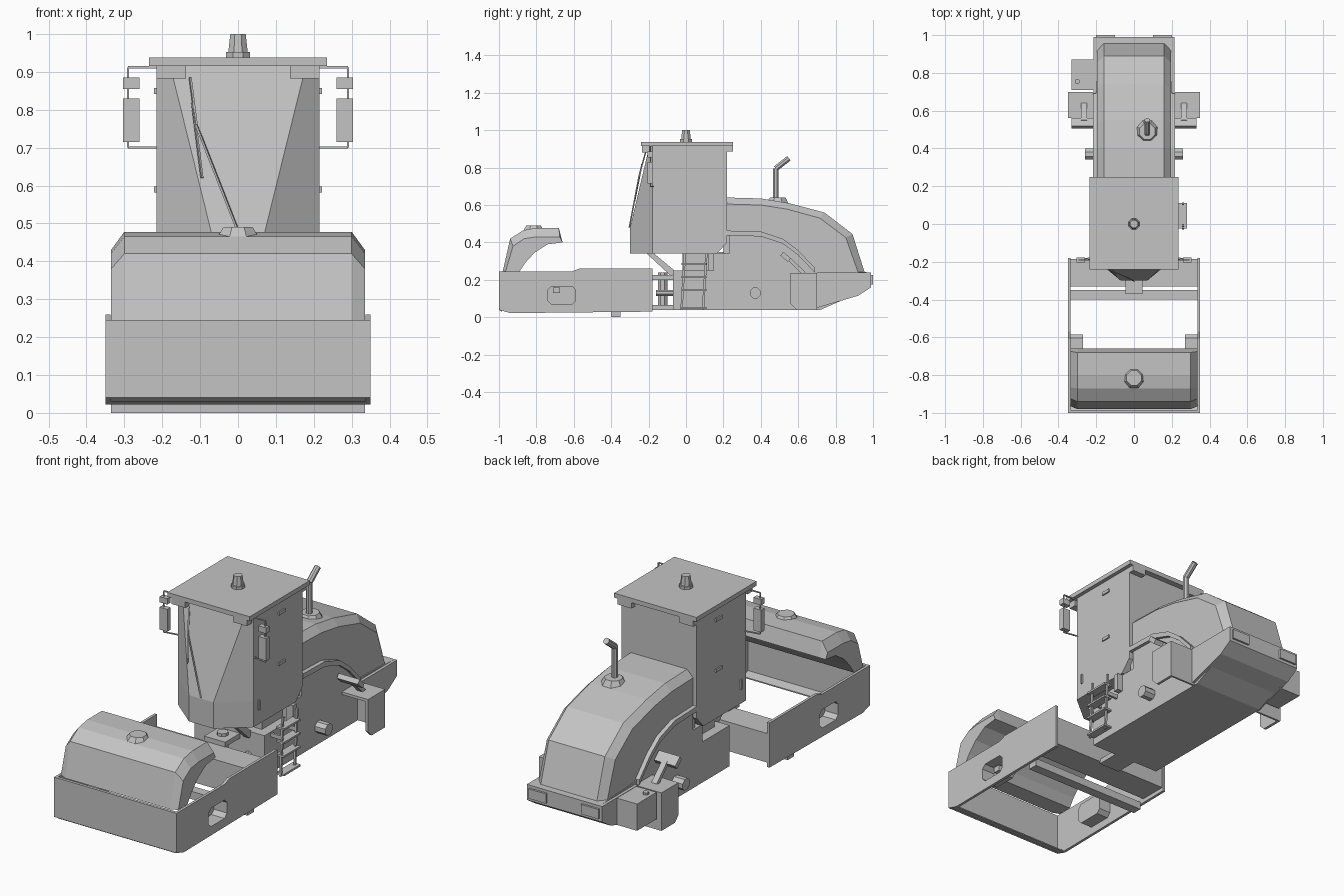
import bpy, bmesh, math
from mathutils import Vector

if "Cube" in bpy.data.objects:
    bpy.data.objects.remove(bpy.data.objects["Cube"])

grey = bpy.data.materials.new("plain grey")
grey.diffuse_color = (0.55, 0.55, 0.55, 1)
grey.use_nodes = True
grey.node_tree.nodes["Principled BSDF"].inputs["Base Color"].default_value = grey.diffuse_color


def finish(name, bm):
    bmesh.ops.recalc_face_normals(bm, faces=bm.faces[:])
    me = bpy.data.meshes.new(name)
    bm.to_mesh(me)
    bm.free()
    me.materials.append(grey)
    ob = bpy.data.objects.new(name, me)
    bpy.context.collection.objects.link(ob)
    return ob


def loft(name, rings):
    """Skin between equal-length rings of points and cap both ends."""
    bm = bmesh.new()
    vs = [[bm.verts.new(p) for p in r] for r in rings]
    n = len(vs[0])
    for a, b in zip(vs, vs[1:]):
        for i in range(n):
            j = (i + 1) % n
            bm.faces.new((a[i], a[j], b[j], b[i]))
    bm.faces.new(vs[0])
    bm.faces.new(vs[-1])
    return finish(name, bm)


def prism(name, x0, x1, prof):
    """Side profile (y, z) extruded along x."""
    return loft(name, [[(x, y, z) for y, z in prof] for x in (x0, x1)])


def box(name, x0, x1, y0, y1, z0, z1):
    return prism(name, x0, x1, [(y0, z0), (y1, z0), (y1, z1), (y0, z1)])


def tube(name, p, q, r, r2=None, n=8):
    p, q = Vector(p), Vector(q)
    rot = (q - p).to_track_quat('Z', 'Y')
    rings = []
    for c, rad in ((p, r), (q, r if r2 is None else r2)):
        rings.append([c + rot @ Vector((rad * math.cos(math.tau * (i + .5) / n),
                                        rad * math.sin(math.tau * (i + .5) / n), 0)) for i in range(n)])
    return loft(name, rings)


def path(name, pts, r, n=4):
    for i, (p, q) in enumerate(zip(pts, pts[1:])):
        tube(f"{name}_{i}", p, q, r, n=n)


def both(fn, name, x0, x1, *rest):
    fn(name + "_right", x0, x1, *rest)
    fn(name + "_left", -x1, -x0, *rest)


# ---- drum frame: side plates with octagonal recesses
hole = [(-.74, .09), (-.72, .07), (-.61, .07), (-.59, .09), (-.59, .145), (-.61, .165), (-.72, .165), (-.74, .145)]
wide = [(y + (.006 if y > -.66 else -.006), z + (.006 if z > .118 else -.006)) for y, z in hole]
plate = [(-1, .04), (-.94, .022), (-.18, .03), (-.18, .26), (-.57, .26), (-.61, .245), (-1, .245)]
for s, side in ((1, "right"), (-1, "left")):
    ob = prism("drum_frame_side_" + side, s * .336, s * .35, plate)
    cut = prism("cutter_" + side, s * .3, s * .4, hole)
    cut.hide_render = True
    m = ob.modifiers.new("hole", 'BOOLEAN')
    m.operation, m.object, m.solver = 'DIFFERENCE', cut, 'EXACT'
    bpy.context.view_layer.objects.active = ob
    bpy.ops.object.modifier_apply(modifier="hole")
    bpy.data.objects.remove(cut)
    # recess pocket
    rings = [[(s * x, y, z) for y, z in pr] for x, pr in
             ((.336, hole), (.336, wide), (.27, wide), (.27, hole))]
    bm = bmesh.new()
    vs = [[bm.verts.new(p) for p in r] for r in rings]
    for k in range(4):
        a, b = vs[k], vs[(k + 1) % 4]
        for i in range(8):
            bm.faces.new((a[i], a[i - 1], b[i - 1], b[i]))
    finish("drum_motor_pocket_" + side, bm)
    prism("drum_motor_cover_" + side, s * .27, s * .276, hole)
    box("drum_motor_lug_" + side, s * .276, s * .3, -.71, -.675, .13, .16)
prism("drum_frame_front", -.336, .336, [(-1, .04), (-.985, .03), (-.985, .245), (-1, .245)])
prism("drum_frame_sill", -.336, .336, [(-1, .04), (-.985, .04), (-.94, .028), (-.94, .022)])
box("rear_crossmember", -.336, .336, -.33, -.185, .05, .2)
box("scraper_bar", -.335, .335, -.4, -.35, 0, .04)
box("crossmember_tab", -.045, .045, -.37, -.28, .19, .22)

# ---- drum hood: arched shell with chamfered ends
under = [(-.66, .4), (-.74, .39), (-.81, .345), (-.86, .29), (-.89, .245)]
top = [(-.98, .245), (-.94, .42), (-.87, .465), (-.80, .478), (-.68, .478)] + under
end = [(-.965, .245), (-.925, .38), (-.865, .42), (-.80, .43), (-.675, .43)] + under
loft("drum_hood", [[(x, y, z) for y, z in p] for x, p in
                   ((-.335, end), (-.3, top), (.3, top), (.335, end))])
tube("drum_hood_cap", (0, -.815, .465), (0, -.815, .49), .058, .042)

# ---- articulated hitch
for z in (.05, .21):
    prism("hitch_plate", -.06, .06, [(-.19, z - .01), (-.06, z - .01), (-.06, z + .015), (-.19, z + .015)])
tube("hitch_pin", (0, -.125, .04), (0, -.125, .24), .028)
both(tube_pair := (lambda n, a, b: tube(n, (a, -.16, .13), (a, -.05, .13), .018)), "steering_cylinder", .11, .11)
both(prism, "cab_strut", .09, .12, [(-.21, .34), (-.17, .34), (-.05, .24), (-.08, .22)])

# ---- chassis
prism("chassis", -.2, .2, [(-.07, .04), (.72, .04), (.98, .155), (.98, .24), (.7, .25), (.6, .34),
                           (.52, .4), (.4, .45), (.23, .45), (.23, .34), (.15, .34), (.15, .25), (-.07, .25)])
prism("rear_bumper", -.215, .215, [(.70, .05), (.92, .115), (.99, .16), (.99, .24), (.70, .24)])
both(box, "tail_lamp", .1, .2, .985, 1.0, .175, .225)
both(lambda n, a, b: tube(n, (a, .37, .13), (b, .37, .13), .031), "axle_stub", .19, .26)
box("cab_base", -.15, .15, -.02, .2, .24, .35)

# ---- engine hood
arch = [(.69, .245), (.60, .34), (.52, .40), (.40, .44), (.22, .445)]
full = [(.22, .64), (.40, .635), (.55, .61), (.74, .56), (.89, .445), (.955, .24)] + arch
edge = [(.22, .605), (.40, .60), (.54, .578), (.715, .53), (.855, .425), (.92, .24)] + arch
loft("engine_hood", [[(x, y, z) for y, z in p] for x, p in
                     ((-.195, edge), (-.16, full), (.16, full), (.195, edge))])
rim = [(y, z + .018) for y, z in arch] + [(y, z - .008) for y, z in reversed(arch)]
both(prism, "wheel_arch_rim", .19, .217, rim)
box("hood_front_wall", -.19, .19, .2, .3, .34, .46)

# ---- exhaust
tube("exhaust_base", (.07, .49, .61), (.07, .49, .64), .062, .045)
path("exhaust_pipe", [(.07, .48, .62), (.07, .48, .795), (.07, .55, .85)], .016, 8)

# ---- rear side fenders, scrapers and side box
both(box, "fender_top", .19, .35, .56, .70, .222, .236)
both(prism, "fender_flap", .336, .35, [(.56, .07), (.59, .04), (.70, .04), (.70, .236), (.56, .236)])
both(box, "fender_rear", .2, .35, .69, .70, .04, .23)
both(prism, "tyre_scraper", .21, .33, [(.505, .33), (.545, .295), (.56, .315), (.52, .35)])
both(prism, "scraper_arm", .25, .28, [(.535, .315), (.55, .325), (.64, .24), (.62, .23)])
box("side_box", -.33, -.2, .71, .87, .1, .238)
tube("side_box_cap", (-.3, .755, .235), (-.3, .755, .25), .014)

# ---- cab: stacked six-sided sections with a pointed nose
def section(z, nx, ny, back):
    return [(-nx, ny, z), (nx, ny, z), (.215, -.18, z), (.215, back, z), (-.215, back, z), (-.215, -.18, z)]


loft("cab", [section(.34, .07, -.30, .165), section(.4, .07, -.30, .22),
             section(.475, .07, -.30, .22), section(.92, .18, -.195, .22)])
box("cab_roof", -.235, .235, -.24, .25, .915, .938)
both(box, "front_work_lamp", .137, .215, -.235, -.195, .882, .915)
both(box, "rear_work_lamp", .137, .215, .215, .25, .885, .915)
for z in (.59, .85):
    both(box, "door_hinge", .213, .222, .02, .07, z - .008, z + .008)
both(box, "door_handle", .213, .222, -.145, -.135, .415, .465)

# ---- beacon
tube("beacon_base", (0, 0, .935), (0, 0, .952), .034)
tube("beacon", (0, 0, .95), (0, 0, 1.0), .028, .022)

# ---- mirrors on tubular brackets
for s, side in ((1, "right"), (-1, "left")):
    path("mirror_bracket_" + side, [(s * .2, -.19, .912), (s * .29, -.19, .912), (s * .29, -.19, .70),
                                    (s * .21, -.175, .70)], .004)
both(box, "mirror_large", .26, .304, -.205, -.178, .715, .83)
both(box, "mirror_small", .26, .304, -.205, -.178, .855, .885)

# ---- windscreen wiper
path("wiper_arm", [(0, -.303, .48), (-.11, -.25, .76), (-.126, -.215, .885)], .004)
path("wiper_blade", [(-.12, -.235, .82), (-.095, -.275, .62)], .004)

# ---- ladder
for y in (-.03, .085):
    prism("ladder_rail", .255, .265, [(y, .04), (y + .012, .04), (y + .03, .34), (y + .018, .34)])
for z in (.045, .14, .21, .28):
    box("ladder_rung", .235, .28, -.025, .11, z, z + .01)
for y in (-.02, .1):
    box("ladder_bracket", .19, .262, y, y + .012, .225, .245)
box("ladder_plate", .19, .23, .12, .15, .25, .34)
